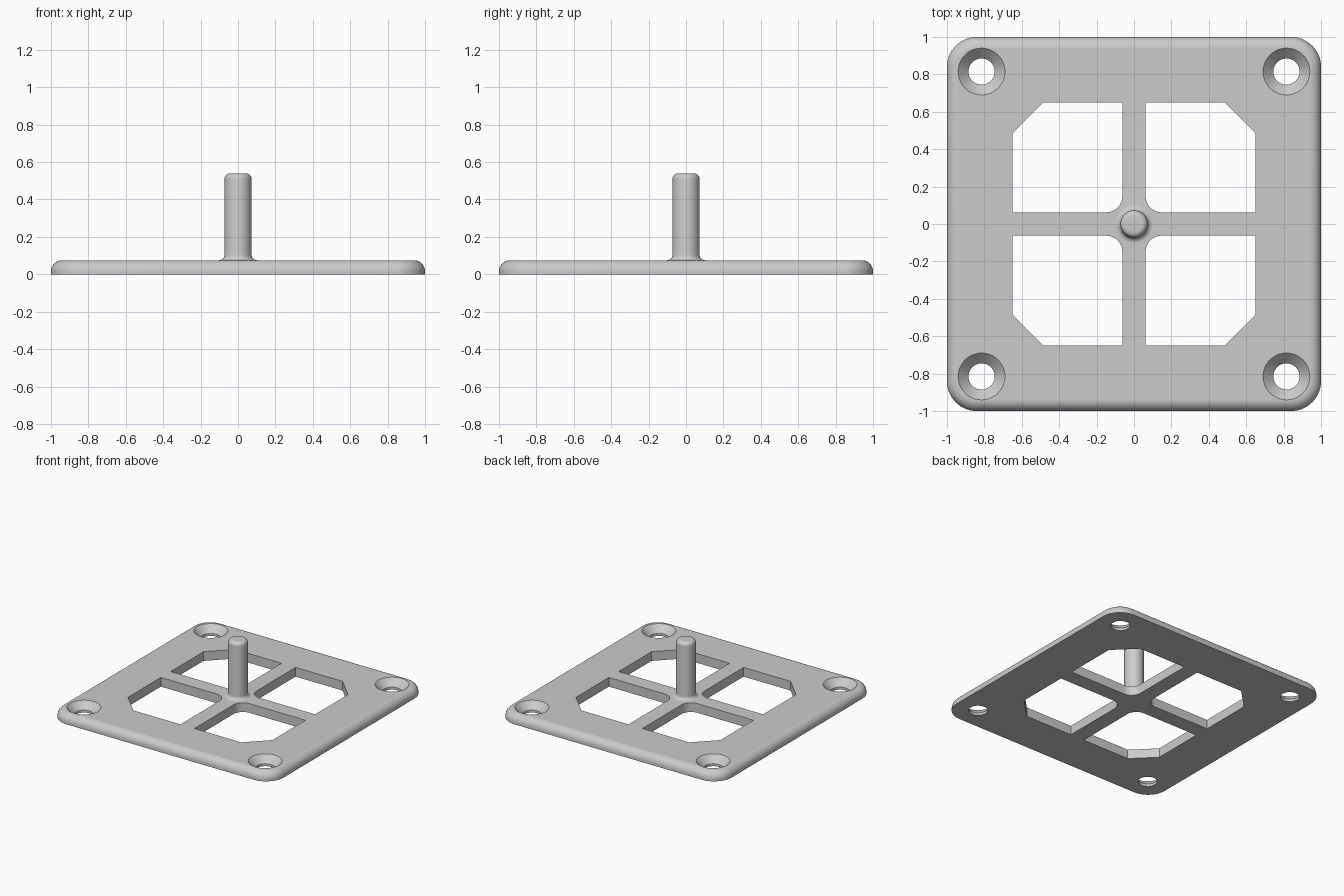
import bpy, bmesh, math

if "Cube" in bpy.data.objects:
    bpy.data.objects.remove(bpy.data.objects["Cube"])

H = 0.075          # plate thickness
ROUND = 0.06       # rounding of the top rim
HOLE = 0.815       # screw hole offset

grey = bpy.data.materials.new("grey")
grey.diffuse_color = (0.6, 0.6, 0.6, 1)
grey.use_nodes = True
grey.node_tree.nodes["Principled BSDF"].inputs["Base Color"].default_value = grey.diffuse_color


def arc(cx, cy, r, a0, a1, n):
    return [(cx + r * math.cos(math.radians(a0 + (a1 - a0) * i / n)),
             cy + r * math.sin(math.radians(a0 + (a1 - a0) * i / n)))
            for i in range(n + 1)]


def stack(name, rings):
    """Closed solid from rings of (x, y, z) points, bottom to top."""
    bm = bmesh.new()
    loops = [[bm.verts.new(p) for p in ring] for ring in rings]
    n = len(loops[0])
    for a, b in zip(loops, loops[1:]):
        for i in range(n):
            j = (i + 1) % n
            bm.faces.new((a[i], a[j], b[j], b[i]))
    bm.faces.new(loops[0][::-1])
    bm.faces.new(loops[-1])
    bmesh.ops.recalc_face_normals(bm, faces=bm.faces)
    mesh = bpy.data.meshes.new(name)
    bm.to_mesh(mesh)
    bm.free()
    mesh.materials.append(grey)
    ob = bpy.data.objects.new(name, mesh)
    bpy.context.collection.objects.link(ob)
    return ob


def lathe(name, profile, x=0, y=0, n=64):
    return stack(name, [[(x + r * math.cos(math.tau * i / n),
                          y + r * math.sin(math.tau * i / n), z)
                         for i in range(n)] for r, z in profile])


def rounded_square(half, r, z):
    c = half - r
    pts = []
    for k, (sx, sy) in enumerate([(1, 1), (-1, 1), (-1, -1), (1, -1)]):
        pts += arc(sx * c, sy * c, r, 90 * k, 90 * k + 90, 14)
    return [(x, y, z) for x, y in pts]


def combine(target, other, operation):
    mod = target.modifiers.new(operation, 'BOOLEAN')
    mod.operation, mod.object, mod.solver = operation, other, 'EXACT'
    bpy.context.view_layer.objects.active = target
    bpy.ops.object.modifier_apply(modifier=mod.name)
    bpy.data.objects.remove(other)


# Base plate with rounded corners and rounded top rim
rim = [(0, 0)] + [(ROUND - px, H - ROUND + pz) for px, pz in arc(0, 0, ROUND, 0, 90, 10)]
plate = stack("mounting_plate", [rounded_square(1 - d, 0.16 - d, z) for d, z in rim])

# Four windows: chamfered outside corner, filleted inside corner
IN, OUT, CH, R = 0.0625, 0.65, 0.165, 0.085
outline = [(OUT, IN), (OUT, OUT - CH), (OUT - CH, OUT), (IN, OUT)]
outline += arc(IN + R, IN + R, R, 180, 270, 12)
for sx in (-1, 1):
    for sy in (-1, 1):
        window = stack("window_cutter", [[(sx * x, sy * y, z) for x, y in outline]
                                         for z in (-0.1, 0.2)])
        combine(plate, window, 'DIFFERENCE')
        # Countersunk screw hole
        hole = lathe("hole_cutter", [(0.07, -0.1), (0.07, 0.02), (0.125, H), (0.125, 0.2)],
                     sx * HOLE, sy * HOLE)
        combine(plate, hole, 'DIFFERENCE')

# Central pin with flared foot and rounded tip
PR, F, TOP = 0.0725, 0.03, 0.54
foot = arc(PR + F, H + F, F, 270, 180, 8)
tip = arc(PR - F, TOP - F, F, 0, 90, 8)
pin = lathe("centre_pin", [(PR + F, 0.04)] + foot + tip)
combine(plate, pin, 'UNION')

bpy.ops.object.select_all(action='DESELECT')
plate.select_set(True)
bpy.context.view_layer.objects.active = plate
bpy.ops.object.shade_smooth_by_angle(angle=math.radians(30))
